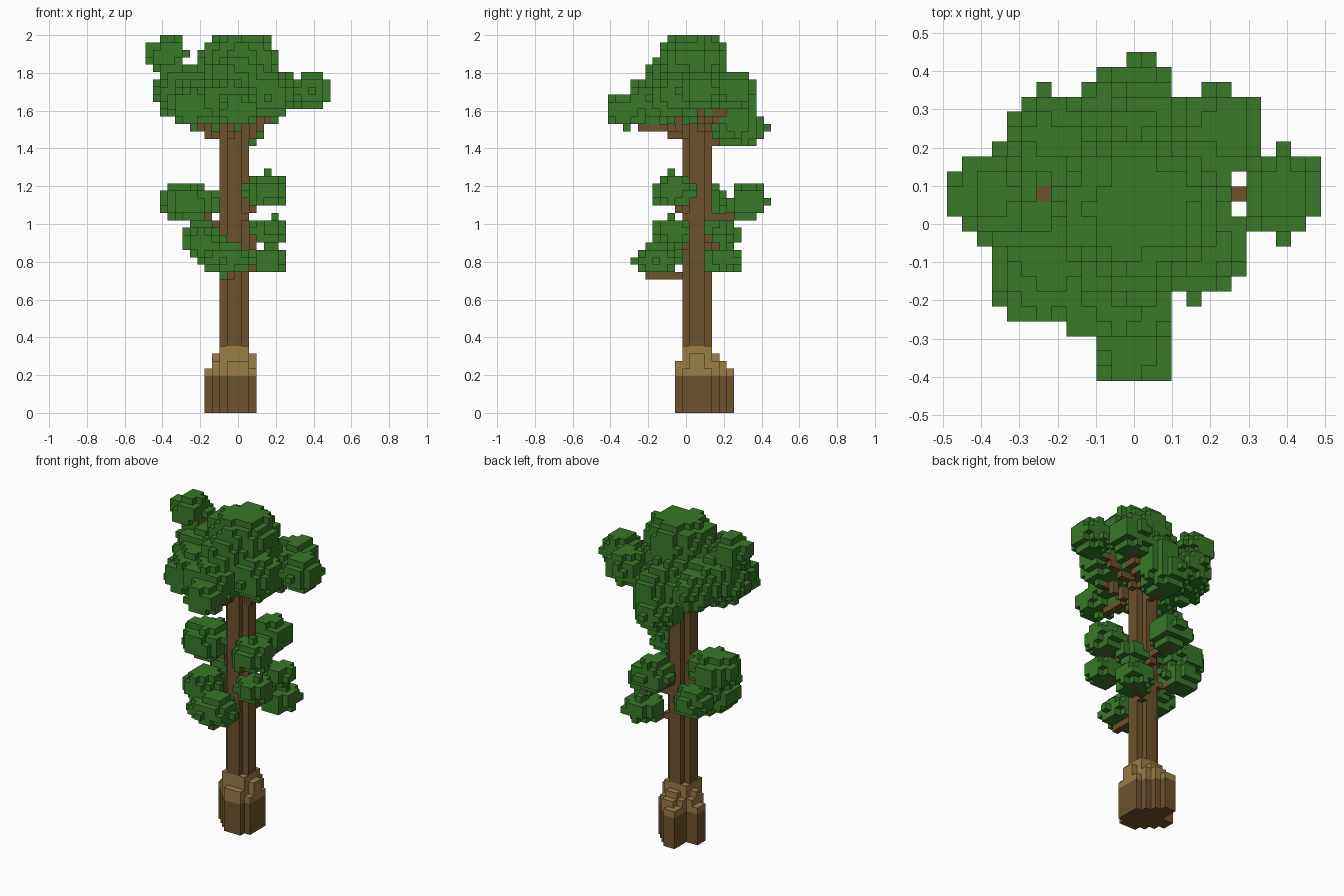
import bpy, bmesh, random
from mathutils import Vector

random.seed(4)
V = 2 / 51  # edge length of one block

cube = bpy.data.objects.get("Cube")
if cube:
    bpy.data.objects.remove(cube, do_unlink=True)


def material(name, rgb):
    m = bpy.data.materials.new(name)
    m.use_nodes = True
    m.diffuse_color = (*rgb, 1)
    m.node_tree.nodes["Principled BSDF"].inputs["Base Color"].default_value = (*rgb, 1)
    return m


BARK = material("dark bark", (0.150, 0.086, 0.025))
PALE = material("pale bark", (0.325, 0.205, 0.062))
LEAF = material("leaf green", (0.038, 0.190, 0.020))


def box(x0, x1, y0, y1, z0, z1):
    return {(x, y, z) for x in range(x0, x1 + 1)
            for y in range(y0, y1 + 1) for z in range(z0, z1 + 1)}


def blob(centre, radii):
    """Ragged ellipsoid of blocks."""
    cells = set()
    lo = [int(c - r - 1) for c, r in zip(centre, radii)]
    hi = [int(c + r + 2) for c, r in zip(centre, radii)]
    for cell in sorted(box(lo[0], hi[0], lo[1], hi[1], lo[2], hi[2])):
        d = sum(((p - c) / r) ** 2 for p, c, r in zip(cell, centre, radii))
        if d < 1 + random.uniform(-0.14, 0.12):
            cells.add(cell)
    return cells


def line(*points):
    """Chain of blocks through the given points."""
    cells = set()
    for a, b in zip(points, points[1:]):
        a, b = Vector(a), Vector(b)
        n = max(1, int((b - a).length * 2))
        cells |= {tuple(round(c) for c in a.lerp(b, t / n)) for t in range(n + 1)}
    return cells


# Trunk: a square column with its corners cut away
trunk = box(-2, 1, 1, 2, 0, 40) | box(-1, 0, 0, 3, 0, 40)

# Root flare: stepped slabs around the trunk (x range, y range, height)
roots = set()
for x0, x1, y0, y1, h in [
        (-2, 1, 0, 3, 9), (-3, -3, 1, 3, 7), (-3, -3, 2, 2, 8), (-4, -4, 2, 3, 6),
        (-1, 1, -1, -1, 7), (2, 2, 1, 2, 8), (2, 2, 0, 3, 6),
        (-2, 1, 4, 4, 7), (-1, 0, 4, 4, 8), (-2, 0, 5, 5, 6), (-1, 0, 5, 5, 7),
        (-2, -1, 6, 6, 6)]:
    roots |= box(x0, x1, y0, y1, 0, h - 1)

# Branches
upper_branches = (
    line((-2, 2, 38), (-6, 2, 46), (-9, 2, 46), (-10, 2, 47))
    | line((1, 2, 38), (7, 2, 41), (10, 2, 43))
    | line((-1, 0, 37), (0, -6, 38), (0, -8, 40))
    | line((-2, 1, 37), (-6, -3, 38)) | line((1, 1, 37), (4, -2, 39))
    | line((0, 3, 36), (0, 8, 37)) | line((1, 3, 38), (6, 6, 42))
    | line((-2, 3, 38), (-6, 6, 41)))
lower_branches = (
    line((-2, 2, 25), (-7, 2, 27)) | line((1, 0, 26), (4, -3, 29))
    | line((0, 3, 25), (0, 9, 27)) | line((-2, 1, 21), (-5, -2, 22))
    | line((1, 1, 22), (4, -2, 24)) | line((-2, 3, 22), (-5, 5, 23))
    | line((1, 3, 23), (4, 4, 24))
    | line((-1, 0, 18), (-1, -5, 18)) | line((1, 3, 19), (4, 5, 19)))

# Crown: overlapping leaf clumps (centre, radii)
crown = set()
for centre, radii in [
        ((0.2, 1, 47.2), (5.2, 4.7, 3.9)), ((0, -1.5, 45), (4.2, 3.8, 3.0)),
        ((0, 1, 42.8), (6.6, 6.2, 4.0)), ((5.6, -1, 42.5), (2.4, 2.6, 2.8)),
        ((-7, 1.6, 42.7), (4.3, 4.2, 3.8)), ((-5.5, 5.5, 41.7), (3.2, 3.1, 2.8)),
        ((-5.8, -3, 41), (3.9, 3.8, 3.2)), ((-1.2, -5, 41.5), (4.2, 3.4, 3.0)),
        ((0, -8, 40.4), (2.7, 3.1, 2.4)), ((4.2, -2, 42.3), (3.1, 2.9, 3.5)),
        ((6, 6.2, 43), (3.0, 3.0, 2.6)), ((1, 6, 41), (3.2, 3.6, 3.0)),
        ((0, 7.2, 38), (3.6, 3.5, 2.6)), ((9.9, 2.1, 43), (2.7, 3.0, 2.6)),
        ((-9.6, 2, 48), (2.8, 2.6, 2.5))]:
    crown |= blob(centre, radii)
crown |= line((0, 10, 38), (0, 11, 38)) | line((-6, 7, 42), (-6, 9, 42))

# Lower clumps on the side branches
tufts = set()
for centre, radii in [
        ((-6.5, 2, 28), (3.9, 3.5, 2.6)), ((3.7, -1.7, 29.5), (2.9, 3.0, 2.5)),
        ((0, 8.3, 28), (3.0, 2.7, 2.5)), ((-4.8, -1.6, 22.6), (2.8, 2.9, 2.3)),
        ((-4.6, 4.8, 23.4), (2.8, 2.6, 2.1)), ((4.3, -1.8, 24.2), (2.5, 2.8, 1.8)),
        ((4.2, 4.4, 24.2), (2.1, 2.1, 1.6)),
        ((-1.6, -3.9, 20.2), (3.6, 3.0, 2.3)), ((4, 5, 20.2), (2.8, 2.8, 1.9))]:
    tufts |= blob(centre, radii)

# Each block belongs to one part only
roots |= {c for c in trunk if c[2] < 9}
trunk -= roots
branches = {"upper_branches": upper_branches - trunk,
            "lower_branches": lower_branches - trunk}
wood = trunk | roots | upper_branches | lower_branches
crown = {c for c in crown - wood
         if c[2] <= 50 and abs(c[0]) <= 12 and abs(c[1]) <= 11}
tufts -= wood
solid = wood | crown | tufts
AXES = [Vector(a) for a in ((1, 0, 0), (0, 1, 0), (0, 0, 1))]


def build(name, cells, mats):
    """Skin the outer faces of a set of blocks; low pale ring by height."""
    bm = bmesh.new()
    for cell in sorted(cells):
        mid = Vector(cell) + Vector((0, 0, 0.5))
        for i, axis in enumerate(AXES):
            u, w = AXES[(i + 1) % 3] / 2, AXES[(i + 2) % 3] / 2
            for s in (1, -1):
                if tuple(int(c) for c in Vector(cell) + axis * s) in solid:
                    continue
                f = mid + axis * s / 2
                ring = [f - u - w, f + u - w, f + u + w, f - u + w][::s]
                face = bm.faces.new([bm.verts.new(p * V) for p in ring])
                face.material_index = int(len(mats) > 1 and cell[2] >= 5)
    bmesh.ops.remove_doubles(bm, verts=bm.verts, dist=V / 20)
    mesh = bpy.data.meshes.new(name)
    bm.to_mesh(mesh)
    bm.free()
    for m in mats:
        mesh.materials.append(m)
    bpy.context.collection.objects.link(bpy.data.objects.new(name, mesh))


build("root_flare", roots, [BARK, PALE])
build("trunk", trunk, [BARK])
for name, cells in branches.items():
    build(name, cells, [BARK])
build("crown_leaves", crown, [LEAF])
build("lower_leaves", tufts, [LEAF])
